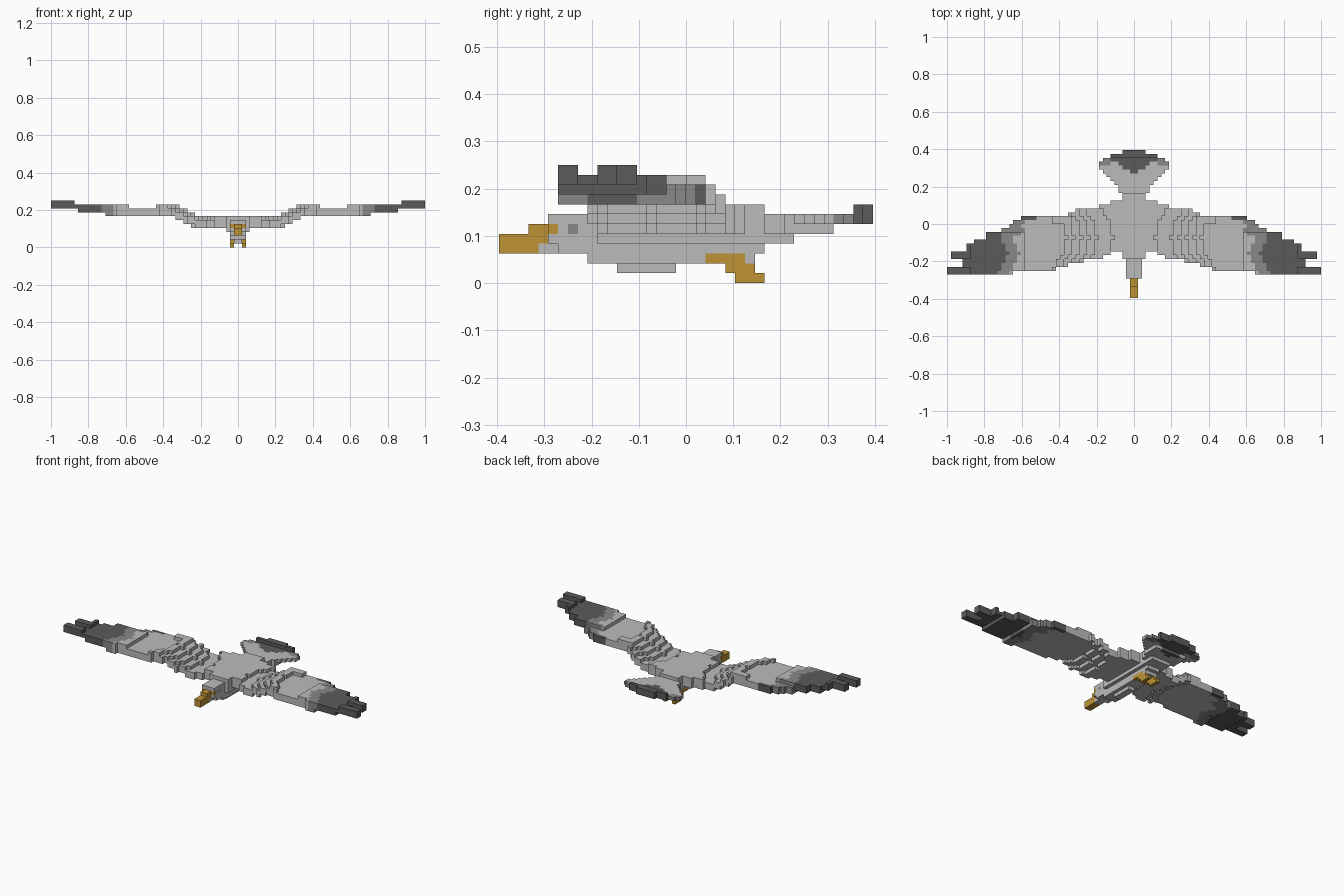
import bpy
import bmesh

if "Cube" in bpy.data.objects:
    bpy.data.objects.remove(bpy.data.objects["Cube"])

V = 1 / 48  # block size
LIGHT, MID, DARK, GOLD = range(4)


def material(name, rgb):
    m = bpy.data.materials.new(name)
    m.use_nodes = True
    m.diffuse_color = (*rgb, 1)
    bsdf = next(n for n in m.node_tree.nodes if n.type == 'BSDF_PRINCIPLED')
    bsdf.inputs["Base Color"].default_value = (*rgb, 1)
    bsdf.inputs["Roughness"].default_value = 0.9
    return m


MATS = [material("light grey feathers", (0.50, 0.50, 0.50)),
        material("mid grey feathers", (0.25, 0.25, 0.25)),
        material("dark grey feathers", (0.105, 0.105, 0.105)),
        material("golden beak and feet", (0.51, 0.29, 0.035))]

# Corner offsets for the six faces of a block, by outward direction
FACES = {(1, 0, 0): [(1, 0, 0), (1, 1, 0), (1, 1, 1), (1, 0, 1)],
         (-1, 0, 0): [(0, 0, 0), (0, 0, 1), (0, 1, 1), (0, 1, 0)],
         (0, 1, 0): [(0, 1, 0), (0, 1, 1), (1, 1, 1), (1, 1, 0)],
         (0, -1, 0): [(0, 0, 0), (1, 0, 0), (1, 0, 1), (0, 0, 1)],
         (0, 0, 1): [(0, 0, 1), (1, 0, 1), (1, 1, 1), (0, 1, 1)],
         (0, 0, -1): [(0, 0, 0), (0, 1, 0), (1, 1, 0), (1, 0, 0)]}


def build(name, cells):
    """Turn a set of coloured grid blocks into one mesh of outer faces."""
    bm = bmesh.new()
    verts = {}
    for c, mat in cells.items():
        for d, corners in FACES.items():
            if tuple(a + b for a, b in zip(c, d)) in cells:
                continue
            quad = []
            for o in corners:
                p = tuple(a + b for a, b in zip(c, o))
                if p not in verts:
                    verts[p] = bm.verts.new([n * V for n in p])
                quad.append(verts[p])
            bm.faces.new(quad).material_index = mat
    me = bpy.data.meshes.new(name)
    bm.to_mesh(me)
    bm.free()
    for m in MATS:
        me.materials.append(m)
    ob = bpy.data.objects.new(name, me)
    bpy.context.collection.objects.link(ob)
    return ob


def box(cells, i0, i1, j0, j1, k0, k1, mat=LIGHT):
    """Fill a block range on the left half of the grid."""
    for i in range(i0, i1):
        for j in range(j0, j1):
            for k in range(k0, k1):
                cells[i, j, k] = mat


def flipped(cells):
    return {(-1 - i, j, k): m for (i, j, k), m in cells.items()}


def both(cells):
    return {**cells, **flipped(cells)}


def step(table, i):
    """Last row of a stepped table that starts at or before i."""
    return [row for row in table if row[0] <= i or row is table[0]][-1][1:]


# Legs trailing backward under the belly
leg = {}
box(leg, 1, 2, 2, 6, 2, 3, GOLD)
box(leg, 1, 2, 4, 7, 1, 2, GOLD)
box(leg, 1, 2, 5, 8, 0, 1, GOLD)
build("left_leg", leg)
build("right_leg", flipped(leg))

# Torso: keel, belly, chest, back and tail root
torso = {}
box(torso, 0, 1, -7, -1, 1, 2)
box(torso, 0, 2, -10, 7, 2, 3)
box(torso, 0, 2, -10, 8, 3, 4)
box(torso, 0, 3, -9, 8, 4, 7)
box(torso, 0, 3, -9, 8, 7, 8)
box(torso, 0, 3, 8, 11, 4, 5)
build("torso", both({c: m for c, m in torso.items() if c not in leg}))

# Head with cere and eyes
head = {}
box(head, 0, 2, -14, -9, 4, 7)
box(head, 0, 2, -13, -10, 3, 4)
box(head, 0, 1, -15, -13, 3, 4)
box(head, 0, 2, -14, -13, 5, 6, GOLD)
box(head, 1, 2, -12, -11, 5, 6, MID)
build("head", both(head))

# Beak
beak = {}
box(beak, 0, 1, -19, -15, 3, 4, GOLD)
box(beak, 0, 1, -19, -14, 4, 5, GOLD)
box(beak, 0, 1, -16, -14, 5, 6, GOLD)
build("beak", both(beak))

# Fan tail: half width for each row, dark towards the end
tail = {}
for j, width in enumerate([4, 4, 5, 6, 7, 8, 9, 9, 8, 6, 3], start=8):
    for i in range(width):
        low = 6 if i > 4 or j > 14 else 5
        high = 8 if j > 16 else 7
        if j >= 12.7 + 0.6 * i or j > 16:
            mat = DARK
        elif j > 14 and i > 5:
            mat = MID
        else:
            mat = LIGHT
        box(tail, i, i + 1, j, j + 1, low, high, mat)
build("tail", both(tail))

# Wing outline and stepped height, from root to tip
BACK = [(3, 6), (6, 5), (9, 4), (15, 3), (17, 2), (29, 1), (31, 0), (32, -1),
        (34, -2), (38, -4), (41, -5), (43, -7)]
FRONT = [(3, -7), (6, -8), (8, -9), (13, -10), (17, -11), (20, -12), (31, -13)]
LEVEL = [(3, 5, 8), (5, 5, 7), (9, 6, 8), (11, 7, 9), (13, 8, 10),
         (34, 9, 11), (41, 10, 11)]


def wing_colour(i, j):
    edge = 32 + 0.5 * abs(j + 8)
    if j >= 1:
        return DARK if i >= 25 else LIGHT
    if j >= -3:
        return DARK if i >= 34 else MID if i >= 28 + (j % 2) else LIGHT
    return DARK if i >= edge else MID if i >= edge - 3 else LIGHT


wing = {}
for i in range(3, 48):
    for j in range(step(FRONT, i)[0], step(BACK, i)[0]):
        # split feather tips
        gap = -11 <= j < -9
        if (gap and i >= 44) or (j >= -9 and i >= 47):
            continue
        # height steps bow towards the body at mid chord
        bow = 0.06 * (j + 4) ** 2 if 5 <= i < 22 else 0
        low, high = step(LEVEL, i - bow)
        if 15 <= i - bow < 17 or (16 <= i < 21 and j in (0, 1)):
            high = 11  # curved ridge of covert feathers
        if 28 <= i < 34 and j < -2:
            high = 11
        if i >= 42 and not gap:
            high = 12
        box(wing, i, i + 1, j, j + 1, low, high, wing_colour(i, j))
build("left_wing", wing)
build("right_wing", flipped(wing))
